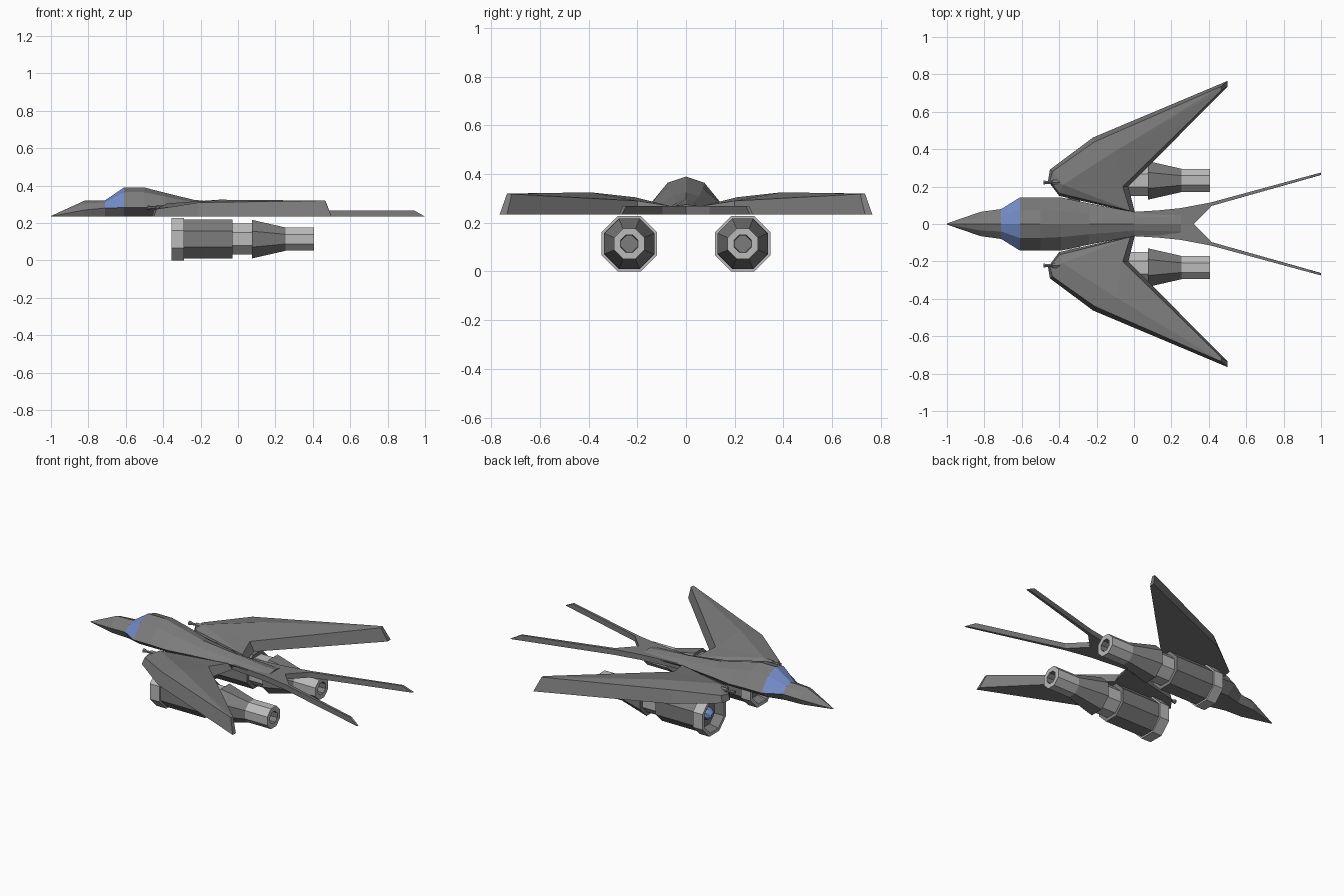
import bpy, bmesh, math

if "Cube" in bpy.data.objects:
    bpy.data.objects.remove(bpy.data.objects["Cube"])


def material(name, color):
    m = bpy.data.materials.new(name)
    m.use_nodes = True
    m.diffuse_color = (*color, 1)
    m.node_tree.nodes["Principled BSDF"].inputs["Base Color"].default_value = (*color, 1)
    return m


HULL = material("hull grey", (0.2, 0.2, 0.2))
LIGHT = material("light grey metal", (0.5, 0.5, 0.5))
BLUE = material("canopy blue", (0.18, 0.27, 0.6))
FLOOR = 0.235


def build(name, verts, faces, mats, slots=None):
    """Make a flat-shaded mesh object with outward normals."""
    mesh = bpy.data.meshes.new(name)
    mesh.from_pydata(verts, [], faces)
    for m in mats:
        mesh.materials.append(m)
    for p, slot in zip(mesh.polygons, slots or [0] * len(faces)):
        p.material_index = slot
    bm = bmesh.new()
    bm.from_mesh(mesh)
    bmesh.ops.recalc_face_normals(bm, faces=bm.faces)
    bm.to_mesh(mesh)
    bm.free()
    obj = bpy.data.objects.new(name, mesh)
    bpy.context.collection.objects.link(obj)
    return obj


def loft(name, rings, mats, slot_rule):
    """Skin closed rings of equal size and cap both ends."""
    n = len(rings[0])
    verts = [v for r in rings for v in r]
    faces, slots = [], []
    for i in range(len(rings) - 1):
        for j in range(n):
            k = (j + 1) % n
            faces.append((i * n + j, i * n + k, (i + 1) * n + k, (i + 1) * n + j))
            slots.append(slot_rule(i, j))
    faces += [tuple(range(n)), tuple(range(len(verts) - n, len(verts)))]
    slots += [slot_rule(-1, 0), slot_rule(len(rings) - 1, 0)]
    return build(name, verts, faces, mats, slots)


# Fuselage: x, floor half width, side half width, side z, shoulder half width, shoulder z, top z
stations = [
    (-1.0, .002, .003, .236, .002, .237, .238),
    (-.82, .05, .065, .27, .035, .305, .32),
    (-.71, .055, .08, .28, .04, .31, .322),
    (-.61, .08, .142, .283, .075, .365, .39),
    (-.5, .08, .142, .283, .075, .365, .39),
    (-.39, .08, .142, .28, .07, .342, .362),
    (-.24, .075, .11, .275, .055, .31, .325),
    (0, .05, .065, .265, .035, .285, .3),
    (.25, .06, .08, .255, .04, .27, .275),
]
rings = []
for x, b, w, zs, s, zh, zt in stations:
    half = [(b, FLOOR), (w, zs), (s, zh)]
    ring = half + [(0, zt)] + [(-y, z) for y, z in reversed(half)]
    rings.append([(x, y, z) for y, z in ring])
loft("fuselage", rings, [HULL, BLUE], lambda i, j: int(i == 2 and 1 <= j <= 4))

# Forked tail with two long fins, the tips raked back
half = [(0, .06), (.25, .085), (.41, .115), (1, .275), (1, .262), (.415, .097)]
outline = half + [(.32, 0)] + [(x, -y) for x, y in reversed(half)]
low = [(x, y, FLOOR) for x, y in outline]
high = [(x - .06 if x > .9 else x, y - math.copysign(.016, y) if x > .9 else y, .268)
        for x, y in outline]
loft("forked_tail", [low, high], [HULL], lambda i, j: 0)

# Wing: floor point x, y, then rim point x, y, z
wing_edge = [
    (-.46, .23, -.45, .23, .27),
    (-.45, .29, -.435, .282, .275),
    (-.22, .462, -.21, .44, .31),
    (.5, .765, .465, .735, .32),
    (.5, .735, .468, .715, .318),
    (-.03, .2, -.06, .2, .29),
    (.005, .06, -.02, .07, .27),
    (-.4, .15, -.4, .165, .28),
]
N = len(wing_edge)
for side, label in ((1, "left"), (-1, "right")):
    verts = [(x, side * y, FLOOR) for x, y, *_ in wing_edge]
    verts += [(x, side * y, z) for _, _, x, y, z in wing_edge]
    verts += [(-.38, side * .21, .305), (-.1, side * .39, .325)]
    nose, crest = 2 * N, 2 * N + 1
    faces = [tuple(range(N))]
    faces += [(i, (i + 1) % N, N + (i + 1) % N, N + i) for i in range(N)]
    a, b, c, d, e, f, g, h = range(N, 2 * N)
    faces += [(a, b, nose), (b, c, crest, nose), (c, d, crest), (d, e, crest),
              (e, f, crest), (crest, f, nose), (f, g, nose), (g, h, nose), (h, a, nose)]
    build(label + "_wing", verts, faces, [HULL])


def turned(name, profile, y, z, sides, mats, slot_rule):
    """Ring profile of (x, flat radius) around an axis along x."""
    scale = 1 / math.cos(math.pi / sides)
    angles = [(i + .5) * 2 * math.pi / sides for i in range(sides)]
    rings = [[(x, y + r * scale * math.cos(t), z + r * scale * math.sin(t)) for t in angles]
             for x, r in profile]
    return loft(name, rings, mats, slot_rule)


# Engines: intake recess, casing, collar, taper, nozzle and its recess
engine = [
    (-.3, .08), (-.355, .095), (-.355, .114), (-.29, .114), (-.29, .104), (-.03, .104),
    (-.03, .083), (.075, .083), (.075, .103), (.255, .062), (.405, .062), (.405, .035), (.34, .033),
]
LIGHT_BANDS = {1, 2, 3, 6, 9, 10}
hub = [(-.345, .012), (-.325, .03), (-.295, .036)]
gun = [(-.485, .012), (-.465, .007), (-.44, .007), (-.435, .013), (-.38, .013)]
for side, label in ((1, "left"), (-1, "right")):
    y = side * .233
    turned(label + "_engine", engine, y, .114, 8, [HULL, LIGHT],
           lambda i, j: int(i in LIGHT_BANDS))
    turned(label + "_intake_hub", hub, y, .114, 8, [BLUE], lambda i, j: 0)
    turned(label + "_gun", gun, side * .222, .282, 6, [HULL], lambda i, j: 0)
